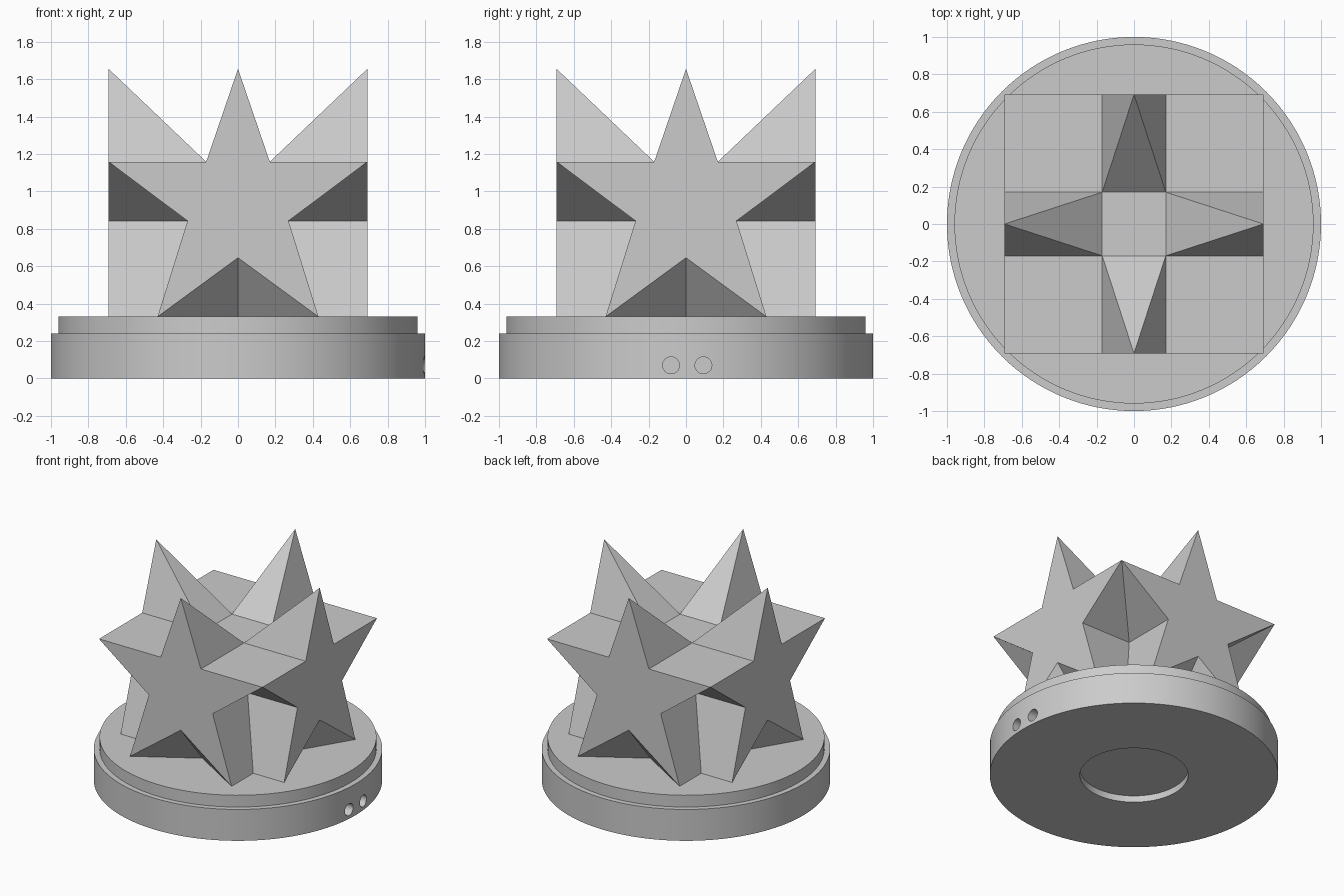
import bpy, bmesh, math
from mathutils import Matrix, Vector

if "Cube" in bpy.data.objects:
    bpy.data.objects.remove(bpy.data.objects["Cube"])


def finish(bm, name):
    bmesh.ops.recalc_face_normals(bm, faces=bm.faces)
    mesh = bpy.data.meshes.new(name)
    bm.to_mesh(mesh)
    bm.free()
    obj = bpy.data.objects.new(name, mesh)
    bpy.context.collection.objects.link(obj)
    return obj


# Round stepped base with a shallow recess underneath, turned from a profile
profile = [(0, .05), (.375, .05), (.375, 0), (1, 0), (1, .24),
           (.96, .24), (.96, .33), (0, .33)]
bm = bmesh.new()
pts = [bm.verts.new((r, 0, z)) for r, z in profile]
edges = [bm.edges.new(pair) for pair in zip(pts, pts[1:])]
bmesh.ops.spin(bm, geom=pts + edges, cent=(0, 0, 0), axis=(0, 0, 1),
               angle=math.tau, steps=128, use_duplicate=False)
bmesh.ops.remove_doubles(bm, verts=bm.verts, dist=1e-4)
base = finish(bm, "round_base")

# Two small holes drilled in the right side of the base
for i, y in enumerate((-.08, .093)):
    bpy.ops.mesh.primitive_cylinder_add(vertices=32, radius=.045, depth=.2,
                                        location=(1, y, .07),
                                        rotation=(0, math.pi / 2, 0))
    cutter = bpy.context.object
    cutter.name = f"side_hole_cutter_{i + 1}"
    cutter.hide_render = True
    cutter.display_type = 'WIRE'
    mod = base.modifiers.new(f"side_hole_{i + 1}", 'BOOLEAN')
    mod.operation = 'DIFFERENCE'
    mod.solver = 'EXACT'
    mod.object = cutter

bpy.ops.object.select_all(action='DESELECT')
base.select_set(True)
bpy.context.view_layer.objects.active = base
bpy.ops.object.shade_smooth_by_angle(angle=math.radians(30))

# Four-sided star block: one side is described, then turned four times
S = .692                                    # half width of the block
W, G, L = .17, .27, .43                     # half widths at shoulder, waist, foot
TIP, ARM, WAIST, NOTCH, FOOT = 1.655, 1.158, .842, .645, .33
apex = (0, -S, TIP)
notch = (0, -S, NOTCH)
inner = (0, -L, FOOT)


def half(m):
    """Outline points of one half of a side; m is -1 for left, 1 for right."""
    return dict(shoulder=(m * W, -S, ARM), root=(m * W, -W, ARM),
                arm=(m * S, -S, ARM), waist=(m * G, -S, WAIST),
                waist_in=(m * G, -G, WAIST), foot=(m * L, -S, FOOT),
                foot_in=(m * L, -L, FOOT))


l, r = half(-1), half(1)
outline = ("shoulder", "arm", "waist", "foot")
faces = [
    [apex] + [l[k] for k in outline] + [notch] + [r[k] for k in outline[::-1]],
    [apex, l["root"], r["root"]],                               # spike back
    [r["shoulder"], r["arm"], (S, -W, ARM), r["root"]],         # flat top corner
]
for h in (l, r):
    faces += [
        [apex, h["shoulder"], h["root"]],                       # spike side
        [h["arm"], h["waist"], h["waist_in"]],                  # under the arm
        [h["waist"], h["foot"], h["foot_in"], h["waist_in"]],   # leg side
        [notch, h["foot"], inner],                              # notch between legs
    ]

bm = bmesh.new()
for quarter in range(4):
    turn = Matrix.Rotation(quarter * math.pi / 2, 3, 'Z')
    for face in faces:
        bm.faces.new([bm.verts.new(turn @ Vector(p)) for p in face])
bmesh.ops.remove_doubles(bm, verts=bm.verts, dist=1e-4)
# Close the centre of the top and the underside
bmesh.ops.holes_fill(bm, edges=[e for e in bm.edges if e.is_boundary], sides=0)
finish(bm, "star_block")
